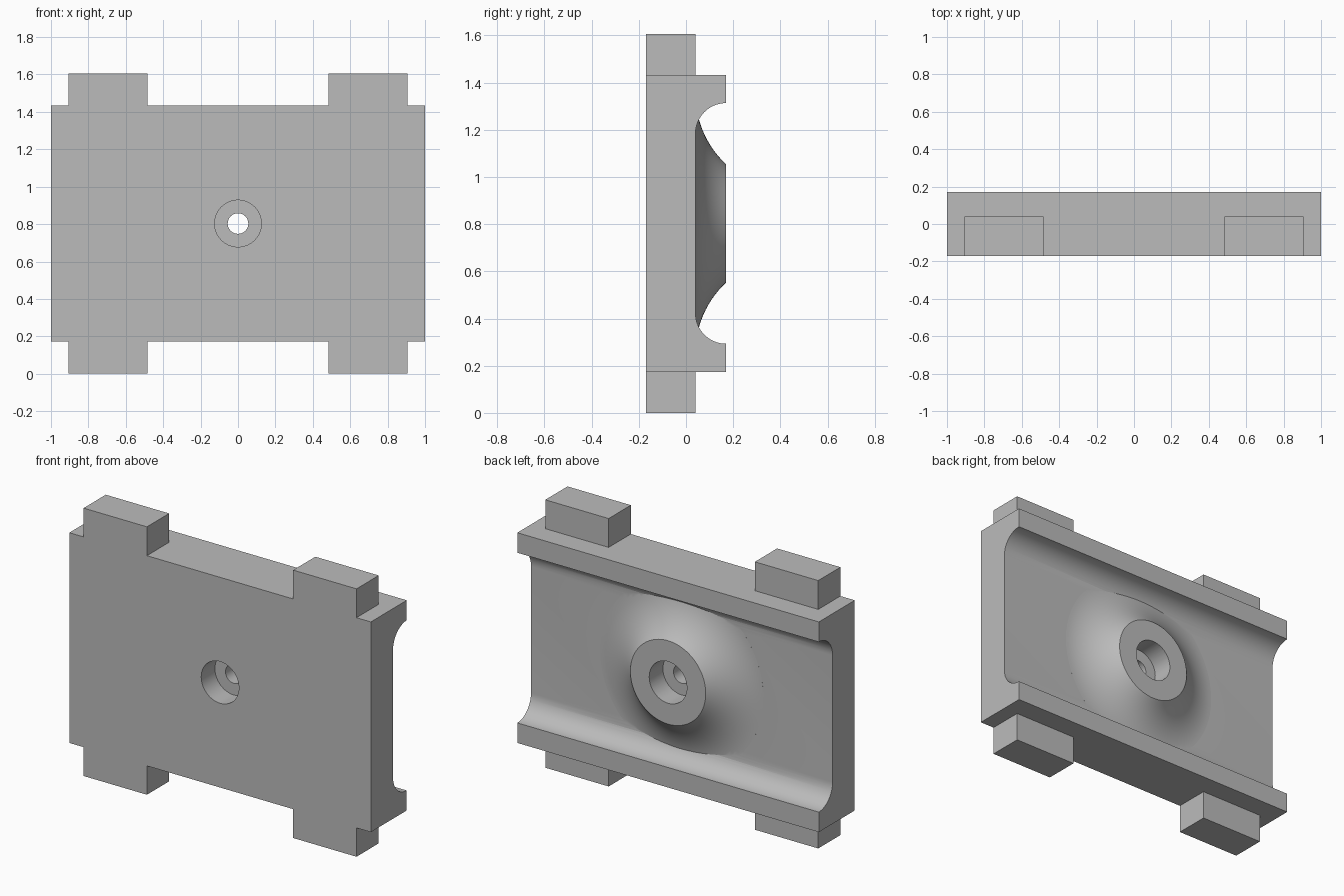
import bpy
import bmesh
from math import sin, cos, pi, asin, radians
from mathutils import Vector, Matrix

cube = bpy.data.objects.get("Cube")
if cube:
    bpy.data.objects.remove(cube, do_unlink=True)

MID = 0.803                 # height of the plate centre
FRONT, FLOOR, BACK = -0.17, 0.04, 0.17
HALF = 0.63                 # half height of the plate
FILLET = 0.13

grey = bpy.data.materials.new("grey")
grey.use_nodes = True
colour = (0.5, 0.5, 0.5, 1)
grey.diffuse_color = colour
grey.node_tree.nodes["Principled BSDF"].inputs["Base Color"].default_value = colour


def make(name, bm):
    bmesh.ops.recalc_face_normals(bm, faces=bm.faces[:])
    mesh = bpy.data.meshes.new(name)
    bm.to_mesh(mesh)
    bm.free()
    mesh.materials.append(grey)
    obj = bpy.data.objects.new(name, mesh)
    bpy.context.collection.objects.link(obj)
    return obj


def box(name, lo, hi):
    bm = bmesh.new()
    bmesh.ops.create_cube(bm, size=1)
    lo, hi = Vector(lo), Vector(hi)
    for v in bm.verts:
        v.co = (lo + hi) / 2 + v.co * (hi - lo)
    return make(name, bm)


def extrude_x(name, profile, half_width):
    """Extrude a closed (y, z) profile along x."""
    bm = bmesh.new()
    face = bm.faces.new([bm.verts.new((-half_width, y, z)) for y, z in profile])
    new = bmesh.ops.extrude_face_region(bm, geom=[face])["geom"]
    moved = [g for g in new if isinstance(g, bmesh.types.BMVert)]
    bmesh.ops.translate(bm, verts=moved, vec=(2 * half_width, 0, 0))
    return make(name, bm)


def lathe(name, profile, steps=96):
    """Spin an (r, y) profile around the y axis through the plate centre."""
    bm = bmesh.new()
    verts = [bm.verts.new((r, y, 0)) for r, y in profile]
    edges = [bm.edges.new(pair) for pair in zip(verts, verts[1:])]
    bmesh.ops.spin(bm, geom=verts + edges, cent=(0, 0, 0), axis=(0, 1, 0),
                   angle=2 * pi, steps=steps, use_duplicate=False)
    bmesh.ops.remove_doubles(bm, verts=bm.verts[:], dist=1e-5)
    bmesh.ops.translate(bm, verts=bm.verts[:], vec=(0, 0, MID))
    return make(name, bm)


def combine(target, other, operation):
    mod = target.modifiers.new(other.name, 'BOOLEAN')
    mod.operation = operation
    mod.solver = 'EXACT'
    mod.object = other
    bpy.context.view_layer.objects.active = target
    bpy.ops.object.modifier_apply(modifier=mod.name)
    bpy.data.objects.remove(other, do_unlink=True)


# Plate: channel section with filleted lips at the back
arc = [(BACK - FILLET * sin(a), HALF - 0.25 + FILLET * cos(a))
       for a in (i * pi / 32 for i in range(17))]
upper = [(FRONT, HALF), (BACK, HALF)] + arc
profile = upper + [(y, -z) for y, z in reversed(upper)]
plate = extrude_x("backing_plate", [(y, MID + z) for y, z in profile], 1.0)

# Mounting tabs on the top and bottom edges, flush with the front
for x in (-0.695, 0.695):
    for z0, z1 in ((0, MID - HALF), (MID + HALF, 2 * MID)):
        tab = box("tab", (x - 0.21, FRONT, z0), (x + 0.21, FLOOR, z1))
        combine(plate, tab, 'UNION')

# Flared boss around the centre, running out into the channel floor
FLARE, REACH = 0.41, 0.55
end = asin((REACH - 0.25) / FLARE)
flare = [(REACH - FLARE * sin(a), FLOOR + FLARE * (1 - cos(a)))
         for a in (end * (i + 0.5) / 20.5 for i in range(21))]
flare[-1] = (0.25, BACK)
boss = lathe("boss", [(0, 0), (flare[0][0], 0)] + flare + [(0, BACK)])
combine(plate, boss, 'UNION')

# Bolt hole, counterbored from both sides
W, N, D = 0.125, 0.055, 0.04
bore = lathe("bore", [(0, -0.3), (W, -0.3), (W, -D), (N, -D),
                      (N, D), (W, D), (W, 0.3), (0, 0.3)], 64)
combine(plate, bore, 'DIFFERENCE')

# Smooth curves, sharp corners
bpy.ops.object.select_all(action='DESELECT')
plate.select_set(True)
bpy.context.view_layer.objects.active = plate
bpy.ops.object.shade_smooth_by_angle(angle=radians(25))
